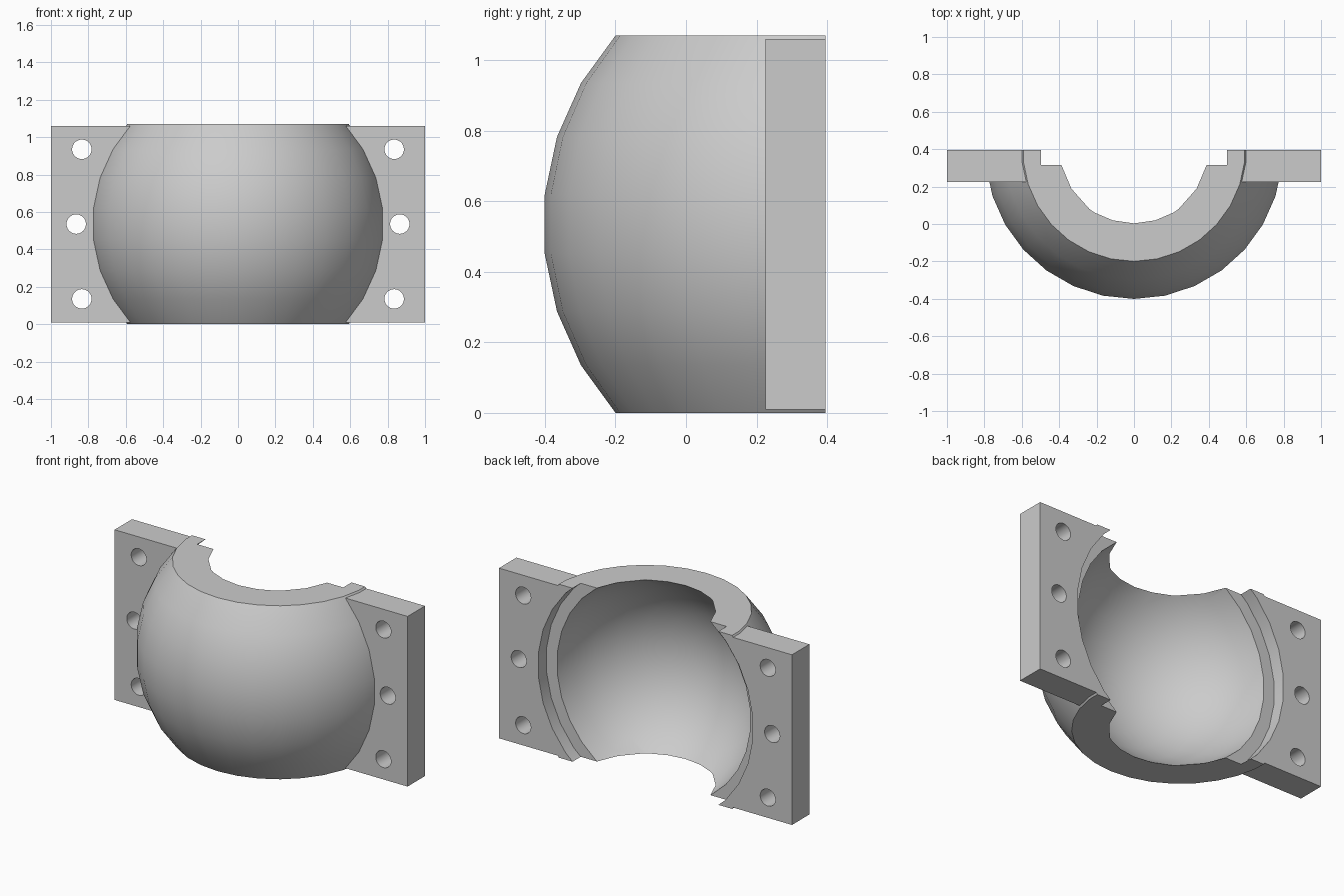
import bpy, bmesh, math
from mathutils import Matrix, Vector

if "Cube" in bpy.data.objects:
    bpy.data.objects.remove(bpy.data.objects["Cube"], do_unlink=True)

CENTRE = Vector((0, 0.395, 0.535))   # centre of the ball socket
OUTER, INNER, SEAT = 0.8, 0.667, 0.735
HALF_H = 0.5353
SIDES = 30
TO_Y = Matrix.Rotation(math.radians(90), 4, 'X')

grey = bpy.data.materials.new("plain grey")
grey.use_nodes = True
colour = (0.6, 0.6, 0.6, 1)
grey.diffuse_color = colour
grey.node_tree.nodes["Principled BSDF"].inputs["Base Color"].default_value = colour


def make_object(name, bm):
    bmesh.ops.recalc_face_normals(bm, faces=bm.faces)
    mesh = bpy.data.meshes.new(name)
    bm.to_mesh(mesh)
    bm.free()
    mesh.materials.append(grey)
    ob = bpy.data.objects.new(name, mesh)
    ob.location = CENTRE
    bpy.context.collection.objects.link(ob)
    return ob


def ball(radius, matrix=Matrix()):
    bm = bmesh.new()
    bmesh.ops.create_uvsphere(bm, u_segments=SIDES, v_segments=SIDES // 2,
                              radius=radius, matrix=matrix)
    return bm


def rod(radius, depth, x=0, z=0):
    bm = bmesh.new()
    bmesh.ops.create_cone(bm, cap_ends=True, segments=SIDES, radius1=radius, radius2=radius,
                          depth=depth, matrix=Matrix.Translation((x, 0, z)) @ TO_Y)
    return bm


def slice_off(bm, point, normal):
    geom = bm.verts[:] + bm.edges[:] + bm.faces[:]
    cut = bmesh.ops.bisect_plane(bm, geom=geom, dist=1e-4, plane_co=point,
                                 plane_no=normal, clear_outer=True)
    edges = [e for e in bm.edges if e.is_boundary]
    bmesh.ops.holes_fill(bm, edges=edges, sides=0)


def carve(ob, cutters):
    for cutter in cutters:
        cutter.hide_render = True
        mod = ob.modifiers.new("cut", 'BOOLEAN')
        mod.operation, mod.solver, mod.object = 'DIFFERENCE', 'EXACT', cutter
    bpy.context.view_layer.update()
    graph = bpy.context.evaluated_depsgraph_get()
    mesh = bpy.data.meshes.new_from_object(ob.evaluated_get(graph))
    ob.modifiers.clear()
    ob.data = mesh
    for cutter in cutters:
        bpy.data.objects.remove(cutter, do_unlink=True)


def smooth(ob):
    bpy.ops.object.select_all(action='DESELECT')
    ob.select_set(True)
    bpy.context.view_layer.objects.active = ob
    bpy.ops.object.shade_smooth_by_angle(angle=math.radians(30))


# Half ball shell, open at the top, bottom and back, with a stepped seat
bm = ball(OUTER)
slice_off(bm, (0, 0, HALF_H), (0, 0, 1))
slice_off(bm, (0, 0, -HALF_H), (0, 0, -1))
slice_off(bm, (0, 0, 0), (0, 1, 0))
shell = make_object("socket_shell", bm)
carve(shell, [make_object("inner_ball", ball(INNER, TO_Y)),
              make_object("seat_disc", rod(SEAT, 0.16))])
smooth(shell)

# Bolt flanges, fitted round the ball, three holes each
x_in, x_out, thick, height = 0.55, 1.0, 0.17, 1.05
for side, label in ((1, "left"), (-1, "right")):
    bm = bmesh.new()
    place = Matrix.Translation((side * (x_in + x_out) / 2, -thick / 2, 0))
    size = Matrix.Diagonal((x_out - x_in, thick, height, 1))
    bmesh.ops.create_cube(bm, size=1, matrix=place @ size)
    flange = make_object(label + "_flange", bm)
    cutters = [make_object("ball_cutter", ball(OUTER))]
    for x, z in ((0.835, 0.4), (0.865, 0), (0.835, -0.4)):
        cutters.append(make_object("bolt_cutter", rod(0.052, 1, side * x, z)))
    carve(flange, cutters)
    smooth(flange)
